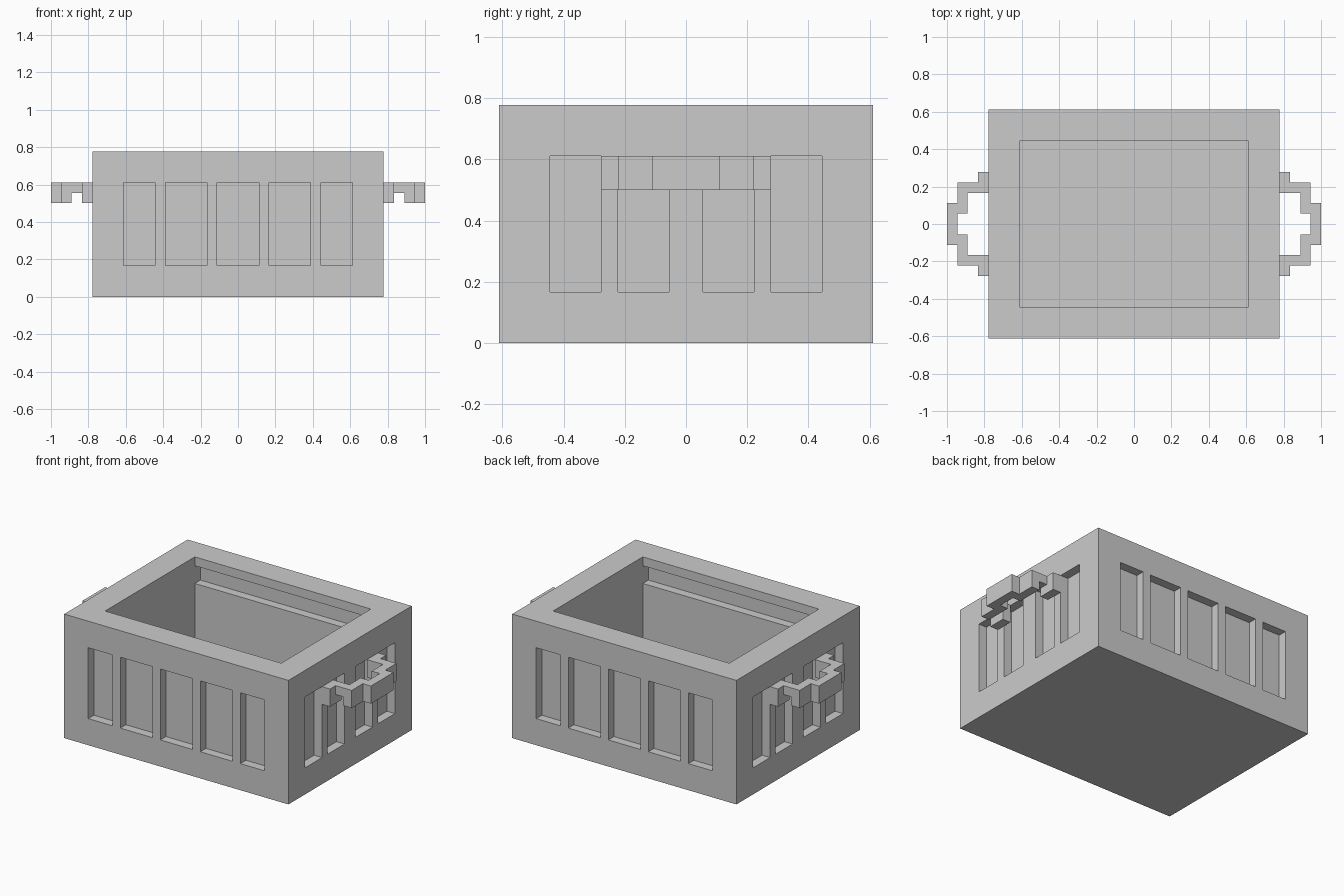
import bpy, bmesh

if "Cube" in bpy.data.objects:
    bpy.data.objects.remove(bpy.data.objects["Cube"])

U = 1 / 18  # one grid cell of the blocky design


def add_prism(bm, pts, axis, lo, hi):
    """Extrude a 2D outline (in cells) along an axis from lo to hi."""
    def place(p, h):
        c = list(p)
        c.insert(axis, h)
        return [v * U for v in c]
    a = [bm.verts.new(place(p, lo)) for p in pts]
    b = [bm.verts.new(place(p, hi)) for p in pts]
    bm.faces.new(a)
    bm.faces.new(b)
    for i in range(len(a)):
        j = (i + 1) % len(a)
        bm.faces.new((a[i], a[j], b[j], b[i]))


def add_box(bm, x, y, z):
    add_prism(bm, [(x[0], y[0]), (x[1], y[0]), (x[1], y[1]), (x[0], y[1])], 2, *z)


def finish(bm, name):
    bmesh.ops.recalc_face_normals(bm, faces=bm.faces[:])
    me = bpy.data.meshes.new(name)
    bm.to_mesh(me)
    bm.free()
    ob = bpy.data.objects.new(name, me)
    bpy.context.collection.objects.link(ob)
    return ob


def cut(ob, cutter):
    mod = ob.modifiers.new("cut", "BOOLEAN")
    mod.operation = "DIFFERENCE"
    mod.solver = "EXACT"
    mod.object = cutter
    cutter.hide_render = True
    cutter.hide_set(True)


# Crate body
bm = bmesh.new()
add_box(bm, (-14, 14), (-11, 11), (0, 14))
crate = finish(bm, "crate_body")

# Cavity with lid grooves along front and back walls, plus recessed panels
bm = bmesh.new()
half = [(8, 3), (8, 11), (9, 11), (9, 13), (8, 13), (8, 16)]
add_prism(bm, half + [(-y, z) for y, z in reversed(half)], 0, -11, 11)
for s in (-1, 1):
    for x in ((-11, -8), (-7, -3), (-2, 2), (3, 7), (8, 11)):
        add_box(bm, x, sorted((s * 10, s * 12)), (3, 11))
    for y in ((-8, -5), (-4, -1), (1, 4), (5, 8)):
        add_box(bm, sorted((s * 13, s * 15)), y, (3, 11))
cut(crate, finish(bm, "crate_cutter"))

# Stepped handles with a notch under each arm
outer = [(14, 5), (15, 5), (15, 4), (17, 4), (17, 2), (18, 2)]
inner = [(14, 3), (16, 3), (16, 1), (17, 1)]
outline = (outer + [(x, -y) for x, y in reversed(outer)]
           + [(x, -y) for x, y in inner] + inner[::-1])
for s, side in ((-1, "left"), (1, "right")):
    bm = bmesh.new()
    add_prism(bm, [(s * x, y) for x, y in outline], 2, 9, 11)
    handle = finish(bm, side + "_handle")
    bm = bmesh.new()
    add_box(bm, sorted((s * 15, s * 16)), (-6, 6), (8, 10))
    cut(handle, finish(bm, side + "_handle_cutter"))
